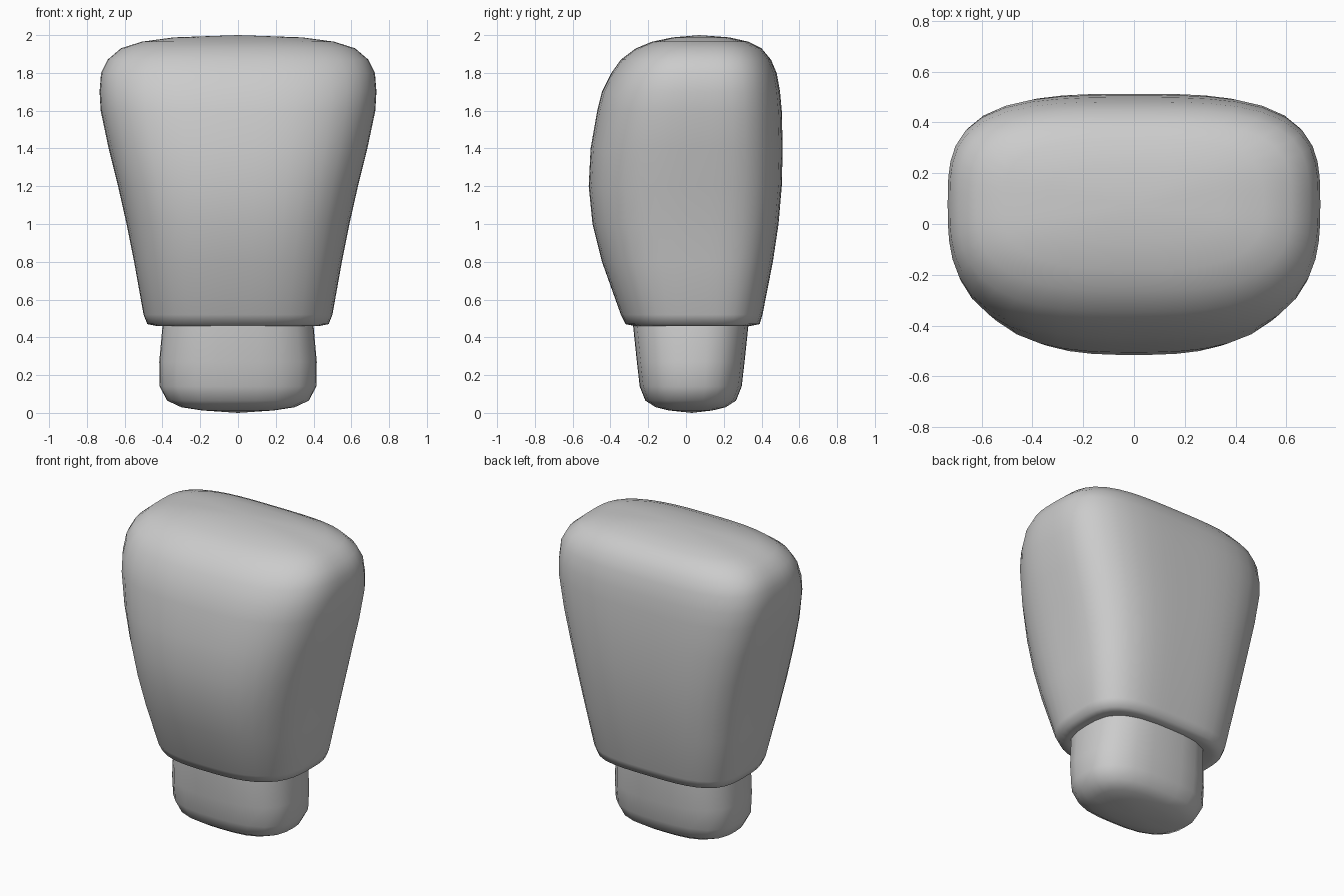
import bpy, bmesh, math

default_cube = bpy.data.objects.get("Cube")
if default_cube:
    bpy.data.objects.remove(default_cube, do_unlink=True)

# One plain grey for everything
grey = bpy.data.materials.new("plain grey")
grey.use_nodes = True
colour = (0.6, 0.6, 0.6, 1)
grey.diffuse_color = colour
grey.node_tree.nodes["Principled BSDF"].inputs["Base Color"].default_value = colour


def rounded_point(angle, half_width, front, back, middle, front_power, back_power):
    """Point on a rounded-rectangle outline, with separate front and back depth."""
    c, s = math.cos(angle), math.sin(angle)
    power = front_power if s < 0 else back_power
    radius = (abs(c) ** power + abs(s) ** power) ** (-1 / power)
    depth = middle - front if s < 0 else back - middle
    return half_width * radius * c, middle + depth * radius * s


def loft(name, rings, segments, middle, powers, bottom_cap=None, top_cap=None):
    """Skin a stack of rings (height, half width, front y, back y)."""
    bm = bmesh.new()
    loops = []
    for z, half_width, front, back in rings:
        loop = []
        for i in range(segments):
            x, y = rounded_point(math.tau * i / segments, half_width,
                                 front, back, middle, *powers)
            loop.append(bm.verts.new((x, y, z)))
        loops.append(loop)
    for low, high in zip(loops, loops[1:]):
        for i in range(segments):
            j = (i + 1) % segments
            bm.faces.new((low[i], low[j], high[j], high[i]))
    for loop, height in ((loops[0], bottom_cap), (loops[-1], top_cap)):
        if height is not None:
            tip = bm.verts.new((0, middle, height))
            for i in range(segments):
                bm.faces.new((loop[i], loop[(i + 1) % segments], tip))
    bmesh.ops.recalc_face_normals(bm, faces=bm.faces)
    for face in bm.faces:
        face.smooth = True
    mesh = bpy.data.meshes.new(name)
    bm.to_mesh(mesh)
    bm.free()
    mesh.materials.append(grey)
    part = bpy.data.objects.new(name, mesh)
    bpy.context.collection.objects.link(part)
    return part


# Upper body: tapered, rolled in under the lower rim, domed on top
body_rings = [
    (0.48, 0.36, -0.22, 0.27),
    (0.46, 0.43, -0.27, 0.34),
    (0.47, 0.48, -0.32, 0.39),
    (0.52, 0.50, -0.345, 0.405),
    (0.8, 0.55, -0.445, 0.46),
    (1.0, 0.59, -0.495, 0.49),
    (1.2, 0.635, -0.515, 0.507),
    (1.4, 0.685, -0.505, 0.512),
    (1.6, 0.727, -0.47, 0.507),
    (1.7, 0.733, -0.445, 0.498),
    (1.8, 0.725, -0.395, 0.48),
    (1.87, 0.69, -0.345, 0.45),
    (1.93, 0.62, -0.265, 0.4),
    (1.965, 0.51, -0.18, 0.33),
    (1.988, 0.34, -0.07, 0.23),
]
loft("upper_body", body_rings, 48, 0.07, (2.9, 3.4), top_cap=2.0)

# Lower stem: plugs into the body, rounded off underneath
stem_rings = [
    (0.013, 0.19, -0.09, 0.14),
    (0.03, 0.3, -0.16, 0.21),
    (0.065, 0.375, -0.215, 0.265),
    (0.14, 0.415, -0.245, 0.295),
    (0.27, 0.417, -0.26, 0.31),
    (0.46, 0.4, -0.28, 0.33),
    (0.6, 0.38, -0.28, 0.33),
]
loft("lower_stem", stem_rings, 24, 0.03, (2.8, 2.8), bottom_cap=0, top_cap=0.6)
